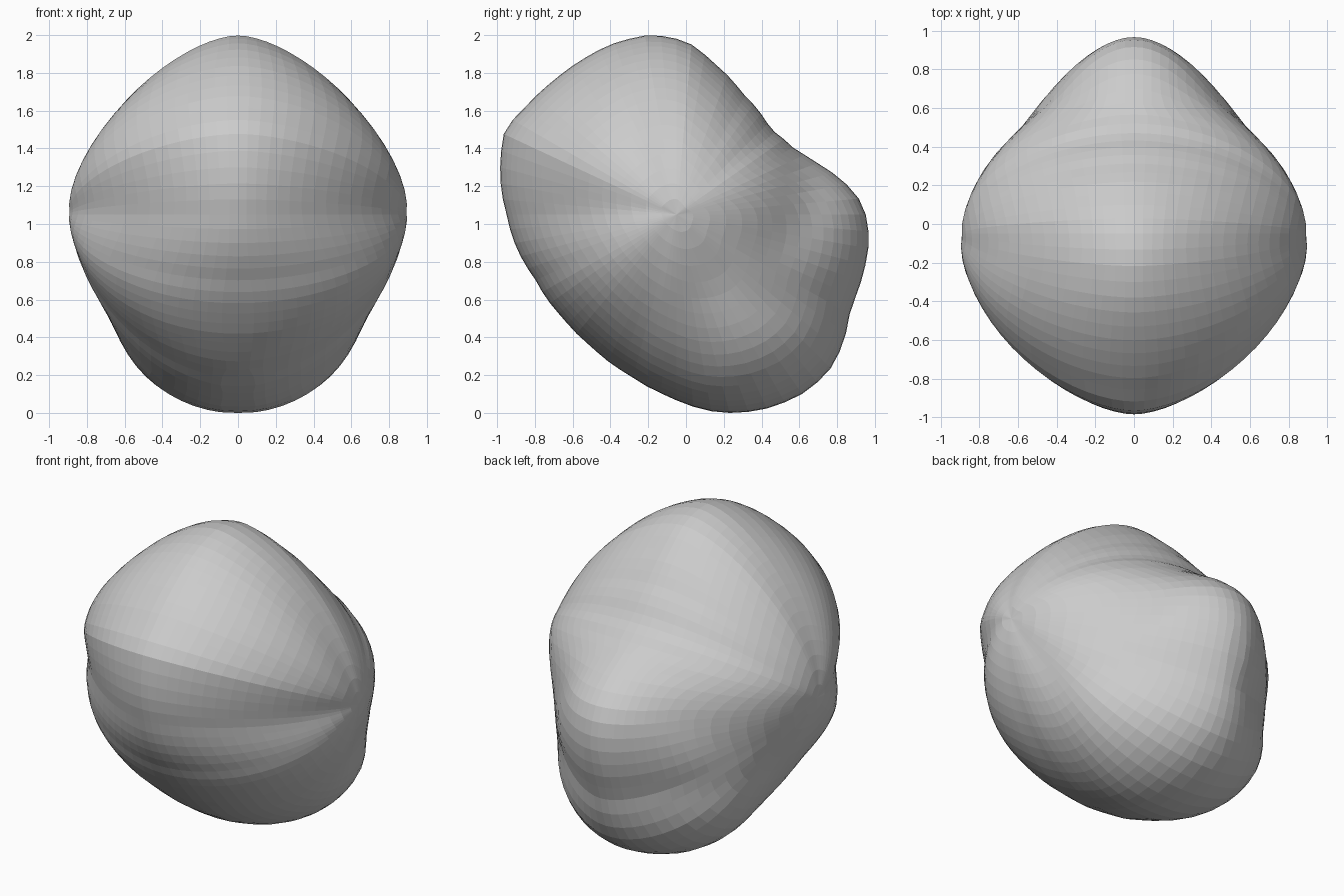
import bpy, bmesh, math

if "Cube" in bpy.data.objects:
    bpy.data.objects.remove(bpy.data.objects["Cube"])

# Side-view outlines (y, z)
FRONT_TOP = [(.3, 1.69), (.15, 1.85), (.03, 1.95), (-.08, 1.99), (-.2, 2.0), (-.4, 1.95),
             (-.55, 1.87), (-.7, 1.76), (-.85, 1.62), (-.96, 1.5), (-.98, 1.2), (-.95, 1.05),
             (-.9, .88), (-.8, .71), (-.65, .5)]
BASE_BACK = [(-.1, .09), (.1, .015), (.2, 0), (.4, .015), (.6, .09), (.75, .21), (.83, .36),
             (.87, .55), (.97, .92), (.94, 1.1), (.85, 1.21), (.7, 1.32)]
FRONT_LOW = [(-.5, .35), (-.3, .2)]
NOTCH = [(.58, 1.39), (.45, 1.5)]
SILHOUETTE = FRONT_TOP + FRONT_LOW + BASE_BACK + NOTCH
MAIN = FRONT_TOP + FRONT_LOW + [(-.1, .09), (.15, .15), (.45, .45), (.63, .8), (.68, 1.1),
                                (.66, 1.25)] + NOTCH
BULGE = BASE_BACK + [(.5, 1.42), (.25, 1.3), (0, 1.1), (-.25, .8), (-.4, .5), (-.35, .235)]


def radial(points, c):
    """Radius of an outline around c as a function of angle."""
    tab = sorted((math.atan2(z - c[1], y - c[0]), math.hypot(y - c[0], z - c[1]))
                 for y, z in points)
    tab = ([(tab[-1][0] - math.tau, tab[-1][1])] + tab
           + [(tab[0][0] + math.tau, tab[0][1])])

    def f(a):
        a = math.atan2(math.sin(a), math.cos(a))
        for (a0, r0), (a1, r1) in zip(tab, tab[1:]):
            if a0 <= a <= a1:
                return r0 + (r1 - r0) * (a - a0) / max(a1 - a0, 1e-9)
        return tab[0][1]
    return f


C, CA, CB = (-.05, 1.05), (-.1, 1.08), (.25, .6)
r_sil, r_main, r_bulge = radial(SILHOUETTE, C), radial(MAIN, CA), radial(BULGE, CB)


def lobe(y, z, c, rad, half, power):
    """Half-width of one rounded lobe at a side-view position."""
    a = math.atan2(z - c[1], y - c[0])
    s = math.hypot(y - c[0], z - c[1]) / rad(a)
    p = power(a)
    return half * max(0, 1 - s ** p) ** (1 / p)


def main_power(a):
    back = min(1, max(0, 1.3 * math.cos(a - .26) - .35))
    low = max(0, -math.sin(a))
    diagonal = math.sin(2 * a) ** 2 if math.cos(a) < 0 else 0
    return 1.54 + .43 * back + .18 * low + (.36 if low else .25) * diagonal


def bulge_power(a):
    return 1.4 + (.6 * -math.sin(a) if a < 0 else .15 * math.sin(a))


def half_width(y, z, t):
    m = lobe(y, z, CA, r_main, .9, main_power)
    b = lobe(y, z, CB, r_bulge, .67, bulge_power)
    edge = .52 * math.sqrt(1 - t * t)          # keeps the outline rounded
    return (m ** 8 + b ** 8 + edge ** 8) ** (1 / 8)


# Faceted two-lobed body, rings running from each side pole to the centre outline
SEG, RINGS = 72, 18
bm = bmesh.new()


def ring(t, side):
    out = []
    for i in range(SEG):
        a = math.tau * i / SEG
        r = r_sil(a) * t
        y, z = C[0] + r * math.cos(a), C[1] + r * math.sin(a)
        x = side * half_width(y, z, t) if side else 0
        out.append(bm.verts.new((x, y, z)))
    return out


rim = ring(1, 0)
for side in (-1, 1):
    prev = rim
    for k in range(RINGS - 1, 0, -1):
        cur = ring(math.sin(math.pi / 2 * k / RINGS), side)
        for i in range(SEG):
            j = (i + 1) % SEG
            bm.faces.new((prev[i], prev[j], cur[j], cur[i]))
        prev = cur
    pole = bm.verts.new((side * half_width(*C, 0), *C))
    for i in range(SEG):
        bm.faces.new((prev[i], prev[(i + 1) % SEG], pole))

# Ease the crease between the lobes
inner = [v for v in bm.verts if abs(v.co.x) > .1]
for _ in range(4):
    bmesh.ops.smooth_vert(bm, verts=inner, factor=.4, use_axis_x=True)
bmesh.ops.recalc_face_normals(bm, faces=bm.faces)

mesh = bpy.data.meshes.new("rounded_body")
bm.to_mesh(mesh)
bm.free()
body = bpy.data.objects.new("rounded_body", mesh)
bpy.context.collection.objects.link(body)
